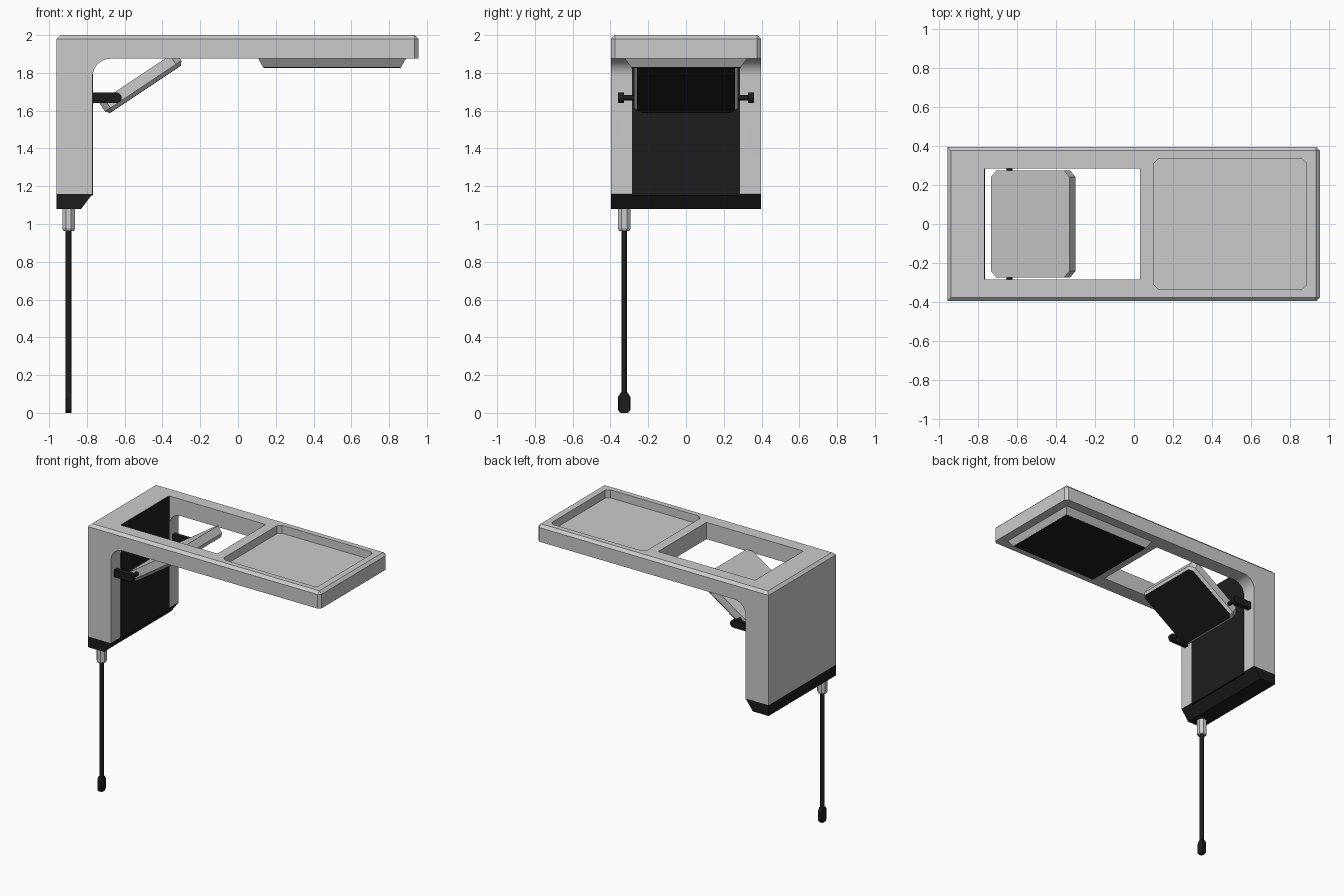
import bpy, bmesh, math
from mathutils import Matrix, Vector

if "Cube" in bpy.data.objects:
    bpy.data.objects.remove(bpy.data.objects["Cube"])

black = bpy.data.materials.new("black")
black.diffuse_color = (0.012, 0.012, 0.012, 1)
black.use_nodes = True
black.node_tree.nodes["Principled BSDF"].inputs["Base Color"].default_value = black.diffuse_color


def finish(name, bm, mat=None):
    bmesh.ops.recalc_face_normals(bm, faces=bm.faces)
    me = bpy.data.meshes.new(name)
    bm.to_mesh(me)
    bm.free()
    ob = bpy.data.objects.new(name, me)
    bpy.context.collection.objects.link(ob)
    if mat:
        me.materials.append(mat)
    return ob


def loft(name, rings, mat=None, place=Matrix()):
    """Stack of rectangles with cut corners: (half_x, half_y, z, corner)."""
    bm = bmesh.new()
    prev = None
    for hx, hy, z, c in rings:
        pts = [(hx - c, -hy), (hx, -hy + c), (hx, hy - c), (hx - c, hy),
               (-hx + c, hy), (-hx, hy - c), (-hx, -hy + c), (-hx + c, -hy)]
        cur = [bm.verts.new(place @ Vector((x, y, z))) for x, y in pts]
        if prev:
            for i in range(8):
                j = (i + 1) % 8
                bm.faces.new((prev[i], prev[j], cur[j], cur[i]))
        else:
            bm.faces.new(cur[::-1])
        prev = cur
    bm.faces.new(prev)
    bmesh.ops.remove_doubles(bm, verts=bm.verts, dist=1e-5)
    return finish(name, bm, mat)


def box(name, x0, x1, y0, y1, z0, z1, mat=None):
    bm = bmesh.new()
    m = Matrix.Translation(((x0 + x1) / 2, (y0 + y1) / 2, (z0 + z1) / 2))
    m = m @ Matrix.Diagonal((x1 - x0, y1 - y0, z1 - z0, 1))
    bmesh.ops.create_cube(bm, size=1, matrix=m)
    return finish(name, bm, mat)


def extrude_bm(profile, y0, y1):
    """Profile in x, z extruded along y."""
    bm = bmesh.new()
    f = bm.faces.new([bm.verts.new((x, y0, z)) for x, z in profile])
    r = bmesh.ops.extrude_face_region(bm, geom=[f])
    vs = [v for v in r["geom"] if isinstance(v, bmesh.types.BMVert)]
    bmesh.ops.translate(bm, verts=vs, vec=(0, y1 - y0, 0))
    bmesh.ops.recalc_face_normals(bm, faces=bm.faces)
    return bm


def rod(name, r, depth, segs, place, mat=None):
    bm = bmesh.new()
    bmesh.ops.create_cone(bm, cap_ends=True, segments=segs, radius1=r, radius2=r,
                          depth=depth, matrix=place)
    return finish(name, bm, mat)


T = Matrix.Translation

# L-shaped body: leg, inner fillet and arm, with chamfered upper rim
R = 0.095
fillet = [(-0.77 + R - R * math.cos(a), 1.875 - R + R * math.sin(a))
          for a in [math.pi / 2 * i / 10 for i in range(11)]]
bm = extrude_bm([(-0.96, 2), (-0.96, 1.16), (-0.77, 1.16)] + fillet
                + [(0.955, 1.875), (0.955, 2)], -0.397, 0.397)
rim = [e for e in bm.edges if all(v.co.z > 1.99 for v in e.verts)
       or (all(v.co.x > 0.95 for v in e.verts) and abs(e.verts[0].co.z - e.verts[1].co.z) > 0.01)]
bmesh.ops.bevel(bm, geom=rim, offset=0.02, segments=1, affect='EDGES', profile=0.5)
body = finish("body", bm)

# Window through the arm and shallow top tray
cutters = [box("window_cutter", -0.771, 0.03, -0.285, 0.285, 1.5, 2.1),
           loft("tray_cutter", [(0.392, 0.338, 1.94, 0.025), (0.392, 0.338, 2.1, 0.025)],
                place=T((0.495, 0, 0)))]
for c in cutters:
    m = body.modifiers.new("cut", 'BOOLEAN')
    m.operation, m.object, m.solver = 'DIFFERENCE', c, 'EXACT'
    bpy.context.view_layer.objects.active = body
    bpy.ops.object.modifier_apply(modifier=m.name)
for c in cutters:
    bpy.data.objects.remove(c)
bpy.ops.object.select_all(action='DESELECT')
body.select_set(True)
bpy.ops.object.shade_smooth_by_angle(angle=math.radians(20))

# Dark inner leg panel and leg base
box("leg_panel", -0.78, -0.767, -0.285, 0.285, 1.15, 1.998, black)
finish("leg_base", extrude_bm([(-0.96, 1.16), (-0.96, 1.08), (-0.83, 1.08), (-0.77, 1.16)],
                              -0.397, 0.397), black)

# Tapered housing under the tray with its dark face
loft("under_housing", [(0.365, 0.29, 1.83, 0), (0.392, 0.325, 1.877, 0)], place=T((0.498, 0, 0)))
loft("under_face", [(0.363, 0.288, 1.827, 0), (0.365, 0.29, 1.832, 0)], black, T((0.498, 0, 0)))

# Tilted flap with dark underside
tilt = T((-0.492, 0, 1.715)) @ Matrix.Rotation(-math.atan2(0.27, 0.405), 4, 'Y')
loft("flap", [(0.228, 0.26, 0, 0.025), (0.243, 0.276, 0.018, 0.035),
              (0.243, 0.276, 0.075, 0.035)], place=tilt)
loft("flap_face", [(0.226, 0.258, -0.003, 0.025), (0.228, 0.26, 0.002, 0.025)], black, tilt)

# Hinge arms and pins on both sides
for side, s in (("front", -1), ("back", 1)):
    ends = [(-0.643 + 0.028 * math.cos(a), 1.668 + 0.028 * math.sin(a))
            for a in [math.radians(-90 + 30 * i) for i in range(7)]]
    finish(side + "_hinge_arm", extrude_bm([(-0.775, 1.696), (-0.775, 1.64)] + ends,
                                           s * 0.328, s * 0.36), black)
    rod(side + "_hinge_pin", 0.015, 0.08, 12,
        T((-0.64, s * 0.3, 1.668)) @ Matrix.Rotation(math.pi / 2, 4, 'X'), black)

# Cable socket, cable and flat plug
CX, CY = -0.897, -0.327
loft("cable_socket", [(0.027, 0.027, 0.963, 0.015), (0.033, 0.033, 0.975, 0.019),
                      (0.033, 0.033, 1.085, 0.019)], place=T((CX, CY, 0)))
rod("cable", 0.015, 0.92, 12, T((CX, CY, 0.52)), black)
loft("plug", [(0.016, 0.02, 0, 0.004), (0.016, 0.032, 0.015, 0.004),
              (0.016, 0.032, 0.085, 0.004), (0.016, 0.018, 0.108, 0.004)], black, T((CX, CY, 0)))
